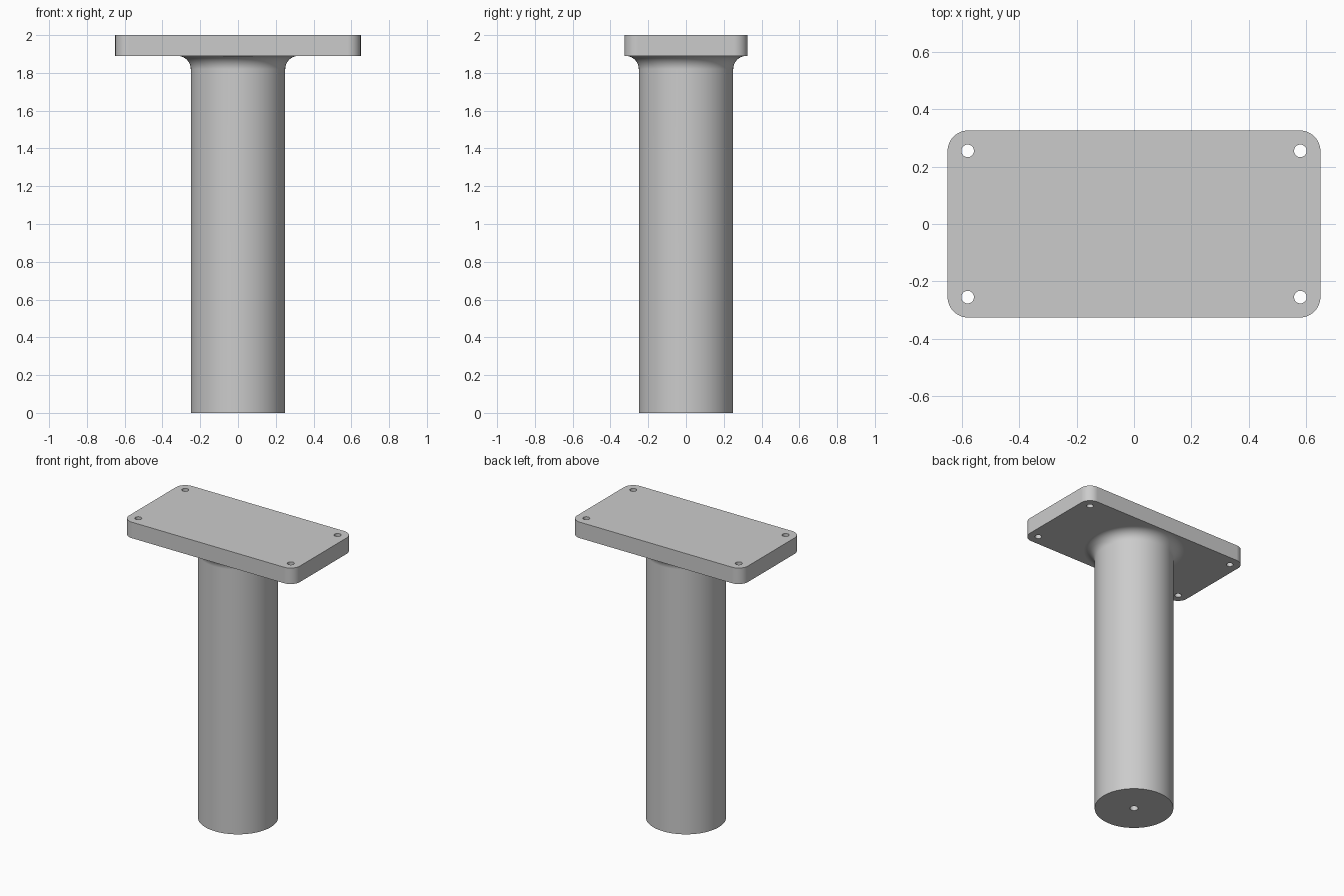
import bpy, bmesh
from math import pi, cos, sin, radians

default = bpy.data.objects.get("Cube")
if default:
    bpy.data.objects.remove(default, do_unlink=True)

POST_R, FILLET, HOLE_R = 0.25, 0.07, 0.022
PLATE_X, PLATE_Y, PLATE_Z, TOP = 0.65, 0.326, 1.89, 2.0
CORNER = 0.072

grey = bpy.data.materials.new("plain grey")
grey.use_nodes = True
colour = (0.6, 0.6, 0.6, 1)
grey.diffuse_color = colour
grey.node_tree.nodes["Principled BSDF"].inputs["Base Color"].default_value = colour


def finish(bm, name):
    bmesh.ops.recalc_face_normals(bm, faces=bm.faces)
    mesh = bpy.data.meshes.new(name)
    bm.to_mesh(mesh)
    bm.free()
    mesh.materials.append(grey)
    obj = bpy.data.objects.new(name, mesh)
    bpy.context.collection.objects.link(obj)
    return obj


def lathe(name, profile, steps):
    """Spin a profile of (radius, height) points around z."""
    bm = bmesh.new()
    verts = [bm.verts.new((r, 0, z)) for r, z in profile]
    edges = [bm.edges.new(pair) for pair in zip(verts, verts[1:])]
    bmesh.ops.spin(bm, geom=verts + edges, axis=(0, 0, 1), cent=(0, 0, 0),
                   angle=2 * pi, steps=steps)
    bmesh.ops.remove_doubles(bm, verts=bm.verts, dist=1e-5)
    return finish(bm, name)


def combine(target, other, operation):
    mod = target.modifiers.new(operation.title(), 'BOOLEAN')
    mod.operation, mod.object, mod.solver = operation, other, 'EXACT'
    bpy.context.view_layer.objects.active = target
    bpy.ops.object.modifier_apply(modifier=mod.name)
    bpy.data.objects.remove(other, do_unlink=True)


# Mounting plate with rounded corners
bm = bmesh.new()
outline = []
for i, (sx, sy) in enumerate(((1, 1), (-1, 1), (-1, -1), (1, -1))):
    for k in range(13):
        a = pi / 2 * (i + k / 12)
        outline.append(bm.verts.new((sx * (PLATE_X - CORNER) + CORNER * cos(a),
                                     sy * (PLATE_Y - CORNER) + CORNER * sin(a),
                                     PLATE_Z)))
base = bm.faces.new(outline)
side = bmesh.ops.extrude_face_region(bm, geom=[base], use_keep_orig=True)
bmesh.ops.translate(bm, vec=(0, 0, TOP - PLATE_Z),
                    verts=[g for g in side["geom"] if isinstance(g, bmesh.types.BMVert)])
plate = finish(bm, "mounting_plate")

# Screw holes through the plate corners
for x in (-0.58, 0.58):
    for y in (-0.255, 0.255):
        drill = lathe("hole_cutter", [(0, 1.8), (HOLE_R, 1.8), (HOLE_R, 2.1), (0, 2.1)], 32)
        drill.location = (x, y, 0)
        bpy.context.view_layer.update()
        combine(plate, drill, 'DIFFERENCE')

# Round post: blind hole in the foot, fillet flaring into the plate
fillet = [(POST_R + FILLET * (1 - cos(a)), PLATE_Z - FILLET + FILLET * sin(a))
          for a in (pi / 2 * k / 10 for k in range(11))]
post = lathe("post", [(0, 0.25), (0.027, 0.25), (0.027, 0), (POST_R, 0)] + fillet
             + [(POST_R + FILLET, 1.95), (0, 1.95)], 72)
combine(plate, post, 'UNION')

# One solid leg, smooth curves and crisp edges
leg = plate
leg.name = "leg_with_mounting_plate"
bpy.ops.object.select_all(action='DESELECT')
leg.select_set(True)
bpy.context.view_layer.objects.active = leg
bpy.ops.object.shade_smooth_by_angle(angle=radians(30))
weighted = leg.modifiers.new("Flat plate shading", 'WEIGHTED_NORMAL')
weighted.keep_sharp = True
